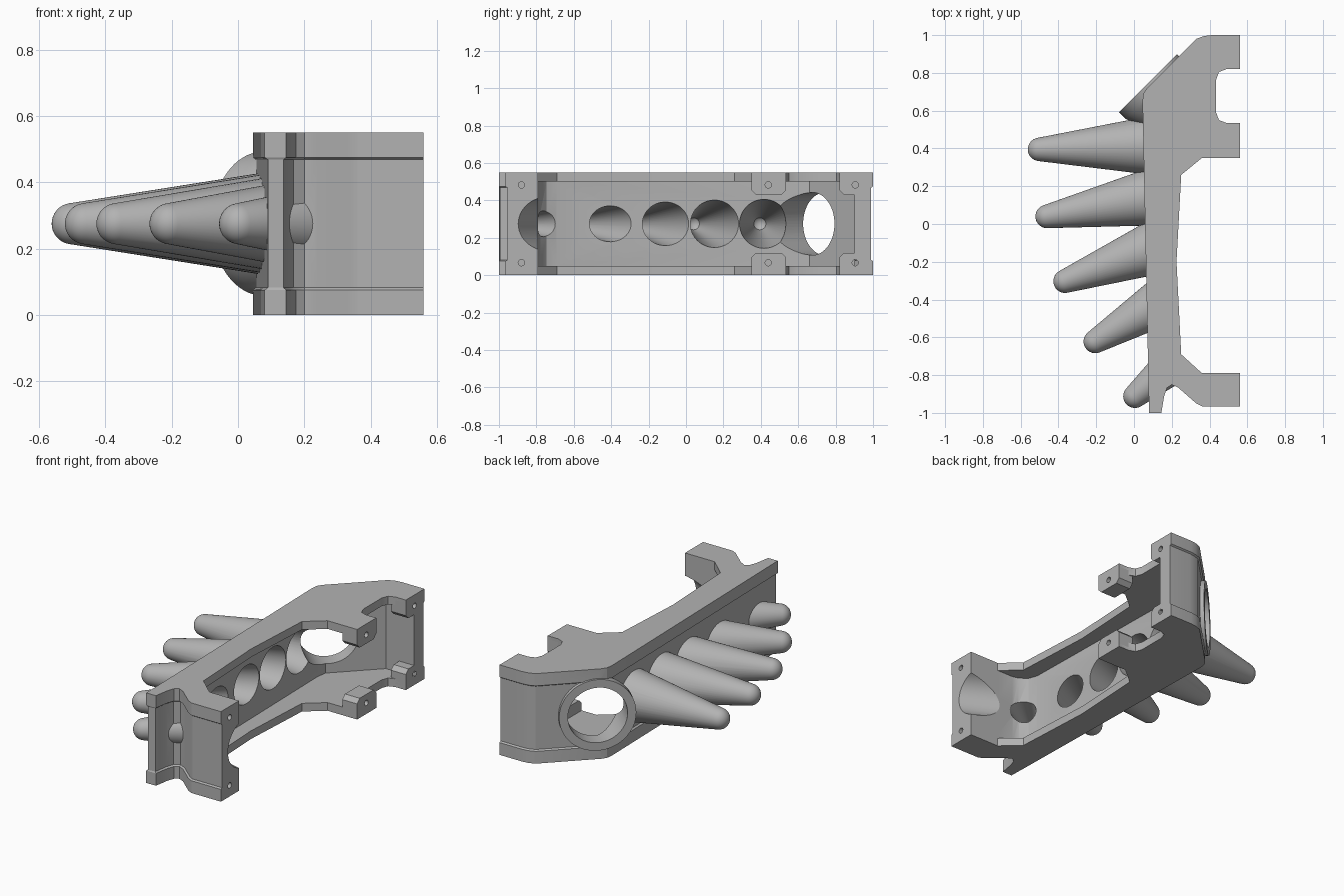
import bpy, bmesh, math
from mathutils import Vector

if "Cube" in bpy.data.objects:
    bpy.data.objects.remove(bpy.data.objects["Cube"])

H = 0.55          # overall height
MID = H / 2

grey = bpy.data.materials.new("plain_grey")
grey.use_nodes = True
grey.diffuse_color = (0.45, 0.45, 0.45, 1)
grey.node_tree.nodes["Principled BSDF"].inputs["Base Color"].default_value = grey.diffuse_color


def finish(bm, name):
    bmesh.ops.remove_doubles(bm, verts=bm.verts, dist=1e-5)
    bmesh.ops.recalc_face_normals(bm, faces=bm.faces)
    mesh = bpy.data.meshes.new(name)
    bm.to_mesh(mesh)
    bm.free()
    mesh.materials.append(grey)
    ob = bpy.data.objects.new(name, mesh)
    bpy.context.collection.objects.link(ob)
    return ob


def loft(name, rings):
    """Solid through equal-length rings of points, capped at both ends."""
    bm = bmesh.new()
    rows = [[bm.verts.new(p) for p in ring] for ring in rings]
    n = len(rows[0])
    for a, b in zip(rows, rows[1:]):
        for i in range(n):
            j = (i + 1) % n
            bm.faces.new((a[i], a[j], b[j], b[i]))
    bm.faces.new(rows[0])
    bm.faces.new(rows[-1])
    return finish(bm, name)


def lathe(name, profile, origin, direction, steps=48):
    """Revolve (distance, radius) points around an axis."""
    axis = Vector(direction).normalized()
    origin = Vector(origin)
    bm = bmesh.new()
    verts = [bm.verts.new(origin + axis * s + Vector((0, 0, r))) for s, r in profile]
    edges = [bm.edges.new(pair) for pair in zip(verts, verts[1:])]
    bmesh.ops.spin(bm, geom=verts + edges, cent=origin, axis=axis,
                   steps=steps, angle=math.tau, use_merge=True)
    return finish(bm, name)


def combine(target, tool, operation):
    mod = target.modifiers.new(tool.name, 'BOOLEAN')
    mod.object, mod.operation, mod.solver = tool, operation, 'EXACT'
    bpy.context.view_layer.objects.active = target
    bpy.ops.object.modifier_apply(modifier=mod.name)
    bpy.data.objects.remove(tool)


# Frame outline: outer side runs from back to front, inner side returns
outer = [(0.56, 1), (0.41, 1), (0.37, 0.995), (0.33, 0.98), (0.07, 0.72), (0.05, 0.69),
         (0.045, 0.65), (0.08, -1), (0.145, -1), (0.16, -0.91), (0.175, -0.867),
         (0.2, -0.85), (0.235, -0.867), (0.33, -0.95), (0.36, -0.965), (0.56, -0.965)]
inner = [(0.56, -0.79), (0.36, -0.79), (0.25, -0.69), (0.225, -0.2), (0.25, 0.26),
         (0.36, 0.35), (0.56, 0.35), (0.56, 0.535), (0.49, 0.535), (0.45, 0.55),
         (0.435, 0.59), (0.435, 0.765), (0.45, 0.805), (0.49, 0.82), (0.56, 0.82)]


def recessed(points, depth):
    out = []
    for i, p in enumerate(points):
        before, after = points[max(i - 1, 0)], points[min(i + 1, len(points) - 1)]
        d = (Vector(after) - Vector(before)).normalized()
        out.append((p[0] - depth * d.y, p[1] + depth * d.x))
    return out


# Outer wall is slightly recessed between the top and bottom rims
full, slim = outer + inner, recessed(outer, 0.01) + inner
layers = [(0, full), (0.075, full), (0.082, slim),
          (H - 0.082, slim), (H - 0.075, full), (H, full)]
frame = loft("frame", [[(x, y, z) for x, y in pts] for z, pts in layers])

# Tapered round-tipped spikes: tip centre and heading in degrees
spikes = [(-0.5, 0.395, 2), (-0.46, 0.04, 10.5), (-0.365, -0.303, 20.5),
          (-0.205, -0.622, 31), (0.005, -0.912, 40)]
TIP, TAPER = 0.062, math.radians(9)
bores = []
for k, (x, y, deg) in enumerate(spikes):
    heading = (math.cos(math.radians(deg)), math.sin(math.radians(deg)), 0)
    length = (0.21 - x) / heading[0]
    arc = [(math.pi / 2 - TAPER) * i / 8 for i in range(9)]
    shape = [(-TIP * math.cos(a), TIP * math.sin(a)) for a in arc]
    shape += [(length, TIP / math.cos(TAPER) + length * math.tan(TAPER)), (length, 0)]
    combine(frame, lathe(f"spike_{k}", shape, (x, y, MID), heading), 'UNION')
    far = length + 0.04
    hollow = [(-0.03, 0), (0, 0.032), (far, 0.032 + far * math.tan(TAPER)), (far, 0)]
    bores.append(lathe(f"spike_bore_{k}", hollow, (x, y, MID), heading))

# Angled ring around the large opening
ring_at, ring_dir = (0.075, 0.745, MID), (1, -1, 0)
combine(frame, lathe("ring", [(0, 0), (0, 0.217), (0.05, 0.217), (0.2, 0.165), (0.2, 0)],
                     ring_at, ring_dir, 64), 'UNION')
bores.append(lathe("ring_bore", [(-0.1, 0), (-0.1, 0.168), (0.27, 0.168), (0.27, 0)],
                   ring_at, ring_dir, 64))

# Inner cavity, open towards +x
cavity = [(0.7, 0.9), (0.37, 0.9), (0.13, 0.66), (0.12, 0.6), (0.145, -0.69),
          (0.165, -0.745), (0.21, -0.78), (0.25, -0.79), (0.7, -0.79)]
combine(frame, loft("cavity", [[(x, y, z) for x, y in cavity] for z in (0.05, H - 0.05)]),
        'DIFFERENCE')
for bore in bores:
    combine(frame, bore, 'DIFFERENCE')

# Rounded relief in the front leg
combine(frame, lathe("leg_relief", [(-0.06, 0), (-0.06, 0.145), (0.27, 0.145), (0.27, 0)],
                     (0.6, -0.755, MID), (-0.2, 0.1, 0)), 'DIFFERENCE')

# Screw bosses at the open side, mirrored top and bottom
middle_boss = [(0.35, 0.02), (0.35, 0.095), (0.375, 0.12), (0.51, 0.12), (0.535, 0.095), (0.535, 0.02)]
back_boss = [(0.82, 0.02), (0.82, 0.095), (0.845, 0.12), (0.93, 0.12), (0.93, 0.02)]
for name, shape in (("middle_boss", middle_boss), ("back_boss", back_boss)):
    for side, flip in (("bottom", False), ("top", True)):
        pts = [(y, H - z if flip else z) for y, z in shape]
        combine(frame, loft(f"{name}_{side}", [[(x, y, z) for y, z in pts] for x in (0.46, 0.56)]),
                'UNION')

# Screw holes
for y in (-0.88, 0.44, 0.905):
    for z in (0.067, H - 0.067):
        combine(frame, lathe("screw_hole", [(0, 0), (0, 0.017), (0.12, 0.017), (0.12, 0)],
                             (0.6, y, z), (-1, 0, 0), 16), 'DIFFERENCE')

bpy.ops.object.select_all(action='DESELECT')
frame.select_set(True)
bpy.context.view_layer.objects.active = frame
bpy.ops.object.shade_smooth_by_angle(angle=math.radians(25))
